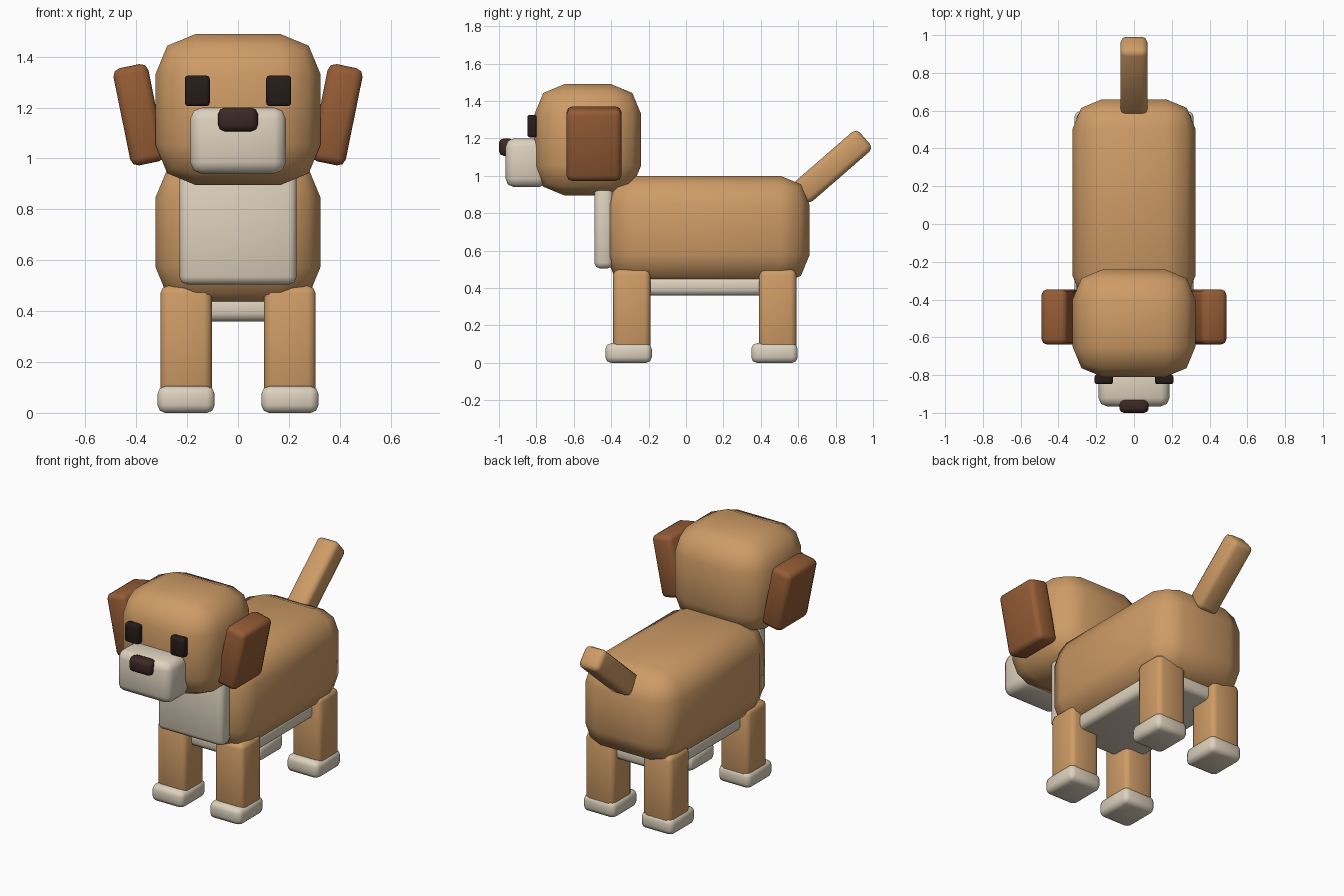
import bpy
import math

if "Cube" in bpy.data.objects:
    bpy.data.objects.remove(bpy.data.objects["Cube"])


def material(name, rgb):
    m = bpy.data.materials.new(name)
    m.diffuse_color = tuple((c / 255) ** 2.2 for c in rgb) + (1,)
    m.use_nodes = True
    m.node_tree.nodes["Principled BSDF"].inputs["Base Color"].default_value = m.diffuse_color
    return m


TAN = material("tan", (205, 154, 102))
BROWN = material("brown", (147, 92, 56))
CREAM = material("cream", (220, 208, 188))
NOSE = material("nose_dark", (62, 44, 40))
EYE = material("eye_dark", (42, 34, 30))


def block(name, center, size, bevel, mat, rot=(0, 0, 0)):
    """Rounded box with a two-segment bevel."""
    bpy.ops.mesh.primitive_cube_add(size=1, location=center)
    ob = bpy.context.object
    ob.name = name
    ob.scale = size
    bpy.ops.object.transform_apply(location=False, rotation=False, scale=True)
    mod = ob.modifiers.new("bevel", "BEVEL")
    mod.width = bevel
    mod.segments = 2
    mod.limit_method = 'NONE'
    bpy.ops.object.modifier_apply(modifier=mod.name)
    bpy.ops.object.shade_smooth_by_angle(angle=math.radians(60))
    ob.rotation_euler = rot
    ob.data.materials.append(mat)
    return ob


def span(name, x, y, z, bevel, mat):
    """Rounded box given by its limits on each axis."""
    lim = (x, y, z)
    return block(name, [(a + b) / 2 for a, b in lim],
                 [b - a for a, b in lim], bevel, mat)


# Torso, chest patch and belly patch
span("body", (-.325, .325), (-.43, .66), (.42, 1.0), .155, TAN)
span("chest_patch", (-.23, .23), (-.49, -.39), (.505, .95), .03, CREAM)
span("belly_patch", (-.25, .25), (-.32, .55), (.36, .46), .03, CREAM)

# Head, muzzle and nose
span("head", (-.325, .325), (-.81, -.24), (.895, 1.49), .16, TAN)
span("muzzle", (-.188, .188), (-.965, -.74), (.94, 1.2), .045, CREAM)
span("nose", (-.078, .078), (-1.0, -.92), (1.107, 1.2), .025, NOSE)

# Tail, tilted up and backwards
block("tail", (0, .783, 1.05), (.145, .14, .46), .03, TAN,
      (math.radians(-49), 0, 0))

for s, side in ((-1, "left"), (1, "right")):
    # Eyes and splayed ears
    block(f"eye_{side}", (s * .16, -.823, 1.266), (.098, .05, .12), .012, EYE)
    block(f"ear_{side}", (s * .388, -.492, 1.172), (.14, .293, .39), .03,
          BROWN, (0, s * .2, 0))
    # Legs and paws
    for end, y in (("front", -.29), ("back", .49)):
        block(f"{end}_leg_{side}", (s * .204, y, .27), (.202, .2, .46), .03, TAN)
        block(f"{end}_paw_{side}", (s * .204, y - .017, .0525),
              (.224, .248, .096 + .009), .03, CREAM)
